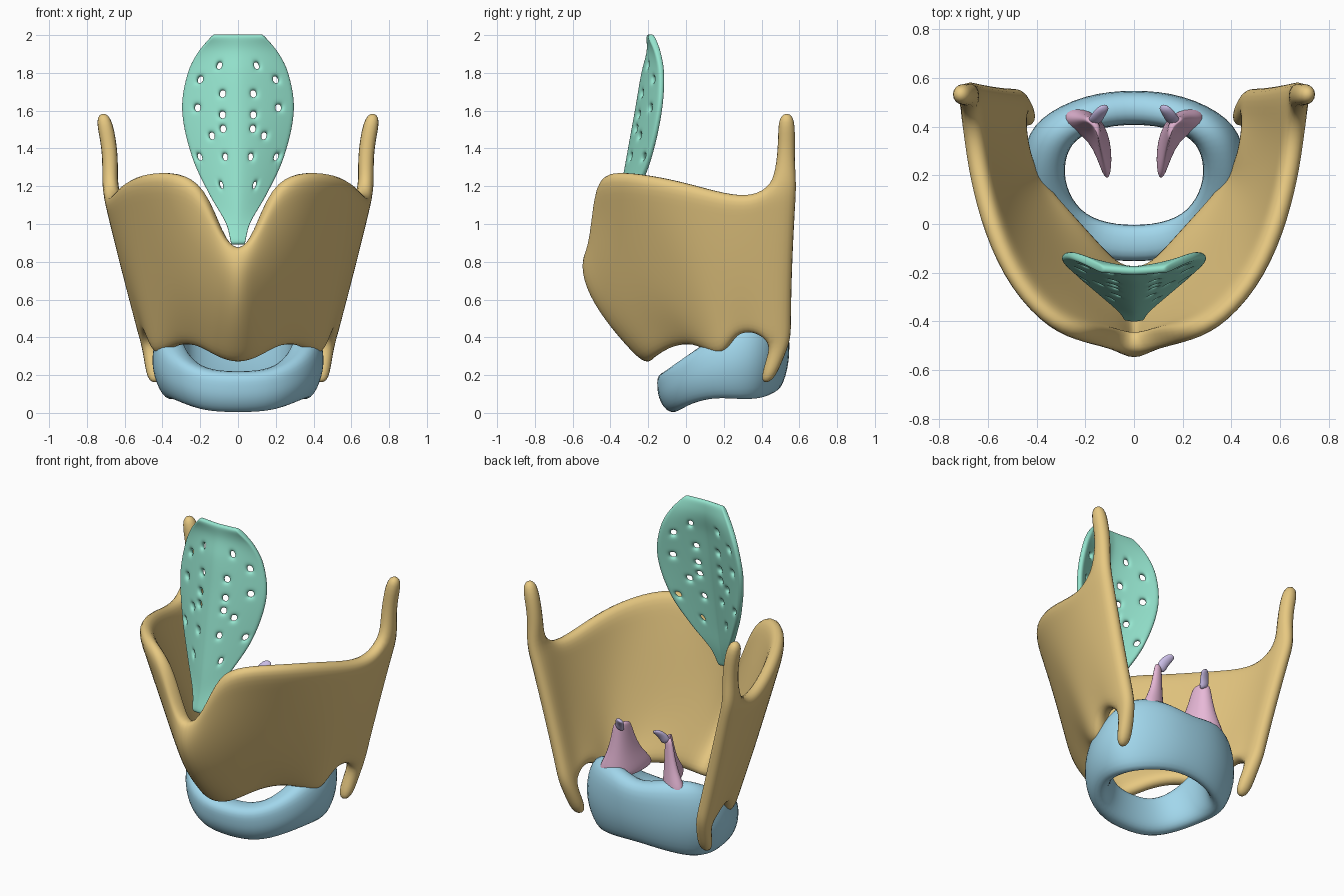
import bpy, bmesh
from math import cos, sin, pi
from mathutils import Vector as V

if "Cube" in bpy.data.objects:
    bpy.data.objects.remove(bpy.data.objects["Cube"])


def finish(name, verts, faces, color, thick=0, offset=0, mirror=False, levels=2):
    me = bpy.data.meshes.new(name)
    me.from_pydata([tuple(v) for v in verts], [], faces)
    bm = bmesh.new()
    bm.from_mesh(me)
    bmesh.ops.delete(bm, geom=[v for v in bm.verts if not v.link_faces], context='VERTS')
    if not thick:
        bmesh.ops.recalc_face_normals(bm, faces=bm.faces[:])
    for f in bm.faces:
        f.smooth = True
    bm.to_mesh(me)
    bm.free()
    ob = bpy.data.objects.new(name, me)
    bpy.context.collection.objects.link(ob)
    mat = bpy.data.materials.new(name + "_color")
    mat.diffuse_color = (*color, 1)
    mat.use_nodes = True
    mat.node_tree.nodes["Principled BSDF"].inputs["Base Color"].default_value = mat.diffuse_color
    me.materials.append(mat)
    if mirror:
        ob.modifiers.new("mirror", 'MIRROR')
    if thick:
        s = ob.modifiers.new("solid", 'SOLIDIFY')
        s.thickness, s.offset = thick, offset
    s = ob.modifiers.new("smooth", 'SUBSURF')
    s.levels = s.render_levels = levels
    return ob


def loft(rings, closed=False):
    n, m = len(rings[0]), len(rings)
    verts = [p for r in rings for p in r]
    faces = []
    for i in range(m if closed else m - 1):
        a, b = i * n, (i + 1) % m * n
        faces += [(a + k, a + (k + 1) % n, b + (k + 1) % n, b + k) for k in range(n)]
    if not closed:
        faces += [tuple(range(n))[::-1], tuple(range((m - 1) * n, m * n))]
    return verts, faces


def sample(rows, z):
    # smooth interpolation of table rows keyed by their first entry
    i = max(k for k in range(len(rows) - 1) if rows[k][0] <= z + 1e-6)
    a, b = rows[i], rows[i + 1]
    p, q = rows[max(i - 1, 0)], rows[min(i + 2, len(rows) - 1)]
    h = b[0] - a[0]
    t = (z - a[0]) / h
    out = []
    for k in range(1, len(a)):
        m0 = (b[k] - p[k]) / (b[0] - p[0]) * h
        m1 = (q[k] - a[k]) / (q[0] - a[0]) * h
        out.append((2*t**3 - 3*t*t + 1) * a[k] + (t**3 - 2*t*t + t) * m0
                   + (3*t*t - 2*t**3) * b[k] + (t**3 - t*t) * m1)
    return out


# thyroid cartilage: columns from midline to rear edge, each bottom / middle / top
cols = [
    ((0, -.22, .235), (0, -.54, .62), (0, -.52, .85)),
    ((.12, -.19, .27), (.1, -.45, .64), (.1, -.51, .96)),
    ((.22, -.08, .34), (.22, -.37, .74), (.2, -.50, 1.2)),
    ((.33, .04, .35), (.34, -.24, .76), (.35, -.46, 1.27)),
    ((.42, .13, .295), (.45, -.08, .74), (.52, -.29, 1.26)),
    ((.46, .20, .295), (.54, .06, .73), (.63, -.05, 1.22)),
    ((.49, .26, .41), (.59, .20, .75), (.69, .20, 1.15)),
    ((.51, .36, .42), (.615, .34, .76), (.71, .35, 1.14)),
    ((.515, .44, .36), (.62, .45, .76), (.725, .45, 1.2)),
    ((.52, .56, .38), (.61, .57, .76), (.725, .59, 1.2)),
]
full = [[V((-p[0], p[1], p[2])) for p in c] for c in cols[:0:-1]] + [[V(p) for p in c] for c in cols]
R = 9
verts, faces = [], []
for b, m, t in full:
    for j in range(R):
        u = j / (R - 1)
        verts.append(b * (1-u) * (1-2*u) + m * 4*u * (1-u) + t * u * (2*u-1))
for i in range(len(full) - 1):
    for j in range(R - 1):
        a = i * R + j
        faces.append((a, a + R, a + R + 1, a + 1))

# upper and lower horns continue the rear columns
upper = [(.72, .475, .58, 1.32), (.73, .485, .58, 1.44), (.765, .485, .58, 1.585)]
lower = [(.50, .425, .52, .28), (.48, .38, .46, .145)]
last = len(full) - 1
for side, front, rear in ((1, last - 1, last), (-1, 1, 0)):
    for horn, row, up in ((upper, R - 1, True), (lower, 0, False)):
        f, r = front * R + row, rear * R + row
        for x, y0, y1, z in horn:
            n = len(verts)
            verts += [V((side * x, y0, z)), V((side * x, y1, z))]
            q = (f, r, n + 1, n)
            faces.append(q if (side == 1) == up else q[::-1])
            f, r = n, n + 1
finish("thyroid_cartilage", verts, faces, (.80, .58, .22), .09, -1)

# cricoid ring: outer x,y, inner x,y, bottom z, top z, top taper
half = [
    (0, -.16, 0, -.01, 0, .22, 0), (.2, -.14, .15, .01, .005, .23, 0),
    (.36, -.03, .24, .07, .05, .31, .05), (.45, .13, .29, .18, .08, .41, .15),
    (.47, .3, .28, .29, .065, .5, .3), (.41, .44, .23, .36, .07, .55, .25),
    (.2, .54, .12, .4, .1, .54, .1), (0, .555, 0, .41, .115, .49, .05),
]
ring = half + [(-h[0], h[1], -h[2], *h[3:]) for h in half[-2:0:-1]]
rings = []
for ox, oy, ix, iy, zb, zt, k in ring:
    o, n = V((ox, oy, 0)), V((ix, iy, 0))
    rings.append([o.lerp(n, f) + V((0, 0, zb + (zt - zb) * g)) for f, g in
                  ((k, 1), (0, .62), (.06, .3), (.4, -.03), (.85, .03), (1, .4), (1, .75), (.95, 1))])
finish("cricoid_cartilage", *loft(rings, True), (.36, .68, .84))

# epiglottis leaf: z, half width, middle y, edge y
leaf = [(.89, .035, -.39, -.385), (1.0, .06, -.36, -.345), (1.15, .145, -.335, -.27),
        (1.35, .24, -.3, -.19), (1.6, .295, -.255, -.135), (1.8, .265, -.22, -.125),
        (1.92, .205, -.19, -.15), (2.005, .13, -.195, -.19)]
NX, NZ = 18, 30
verts, faces = [], []
for j in range(NZ + 1):
    z = .89 + 1.115 * j / NZ
    w, mid, edge = sample(leaf, z)
    for i in range(NX + 1):
        s = 2 * i / NX - 1
        verts.append(V((s * w, mid + (edge - mid) * abs(s) ** 1.4, z)))
for j in range(NZ):
    for i in range(NX):
        a = j * (NX + 1) + i
        faces.append((a, a + 1, a + NX + 2, a + NX + 1))
# small holes: drop the grid face nearest to each spot
spots = [(.11, 1.85), (.2, 1.76), (.09, 1.7), (.2, 1.61), (.08, 1.57),
         (.075, 1.52), (.145, 1.46), (.19, 1.36), (.08, 1.34), (.09, 1.21)]
drop = set()
for x, z in spots:
    for s in (1, -1):
        drop.add(min(range(len(faces)), key=lambda k: (
            (sum((verts[v] for v in faces[k]), V()) / 4).xz - V((s * x, z))).length))
finish("epiglottis", verts, [f for k, f in enumerate(faces) if k not in drop],
       (.30, .78, .62), .035, 0)

# arytenoids: pyramid tapering from a three-cornered base
base = [(.315, .41), (.28, .485), (.15, .47), (.085, .34), (.09, .17), (.125, .17), (.175, .35)]
apex = V((.16, .425))
rings = []
for f, z in ((.85, .455), (1, .49), (.85, .54), (.6, .61), (.43, .70), (.34, .77), (.25, .80)):
    rings.append([(*apex.lerp(V(p), f), z) for p in base])
finish("arytenoids", *loft(rings), (.80, .48, .68), mirror=True)

# corniculate tips
rings = []
for x, y, z, r in ((.165, .425, .76, .03), (.152, .437, .80, .03), (.137, .462, .83, .027), (.117, .482, .85, .02)):
    rings.append([(x + r * cos(k * pi / 4), y + r * sin(k * pi / 4) * .8, z + r * cos(k * pi / 4) * .5)
                  for k in range(8)])
finish("corniculates", *loft(rings), (.58, .50, .78), mirror=True)
